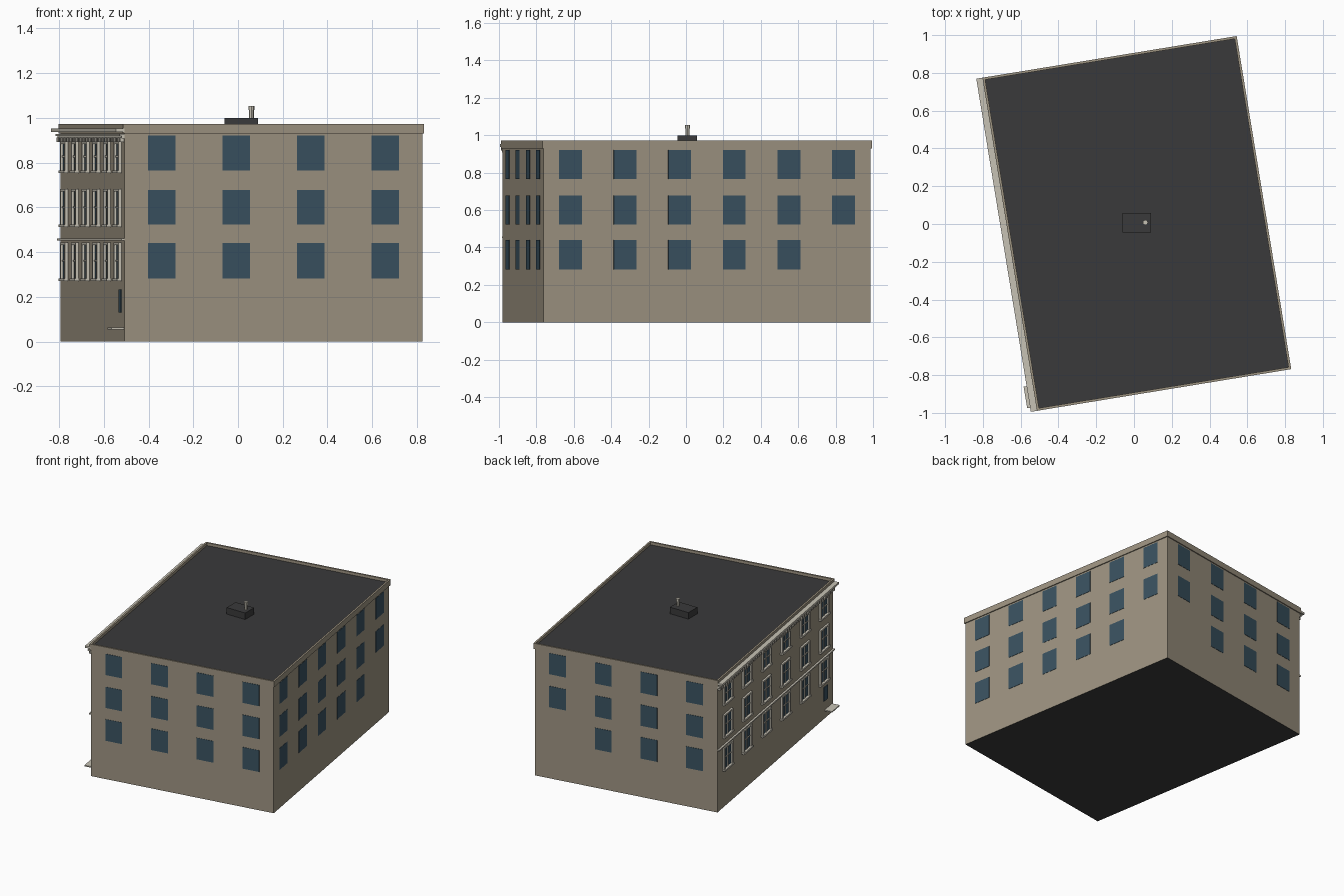
import bpy, bmesh, math
from mathutils import Matrix, Vector

if "Cube" in bpy.data.objects:
    bpy.data.objects.remove(bpy.data.objects["Cube"])

W, L = 1.35, 1.773            # footprint of the walls
WALL_TOP, ROOF_Z, TOP = 0.93, 0.952, 0.972
ROWS = [(0.282, 0.44), (0.523, 0.678), (0.765, 0.92)]
WIN = 0.124
BASE = Matrix.Translation((0.015, 0.003, 0)) @ Matrix.Rotation(math.radians(9.3), 4, 'Z')


def material(name, rgb):
    m = bpy.data.materials.new(name)
    m.diffuse_color = (*rgb, 1)
    m.use_nodes = True
    m.node_tree.nodes["Principled BSDF"].inputs["Base Color"].default_value = m.diffuse_color
    return m


STONE = material("tan stone", (0.34, 0.295, 0.222))
GLASS = material("blue glass", (0.042, 0.084, 0.118))
TRIM = material("pale trim", (0.57, 0.54, 0.46))
ROOF = material("dark roof", (0.042, 0.042, 0.043))


def finish(bm, name, *mats):
    me = bpy.data.meshes.new(name)
    bm.to_mesh(me)
    bm.free()
    ob = bpy.data.objects.new(name, me)
    bpy.context.collection.objects.link(ob)
    for m in mats:
        me.materials.append(m)
    return ob


def boxes(name, mat, spans, frame):
    """One object out of many boxes (x0, x1, y0, y1, z0, z1) in a frame."""
    bm = bmesh.new()
    for x0, x1, y0, y1, z0, z1 in spans:
        m = (Matrix.Translation(((x0 + x1) / 2, (y0 + y1) / 2, (z0 + z1) / 2))
             @ Matrix.Diagonal((x1 - x0, y1 - y0, z1 - z0, 1)))
        bmesh.ops.create_cube(bm, size=1, matrix=frame @ m)
    return finish(bm, name, mat)


def wall_frame(k):
    """x along the wall, -y outward, z up; k = 0 front, 1 right, 2 back, 3 left."""
    a, b = (W, L) if k % 2 == 0 else (L, W)
    return BASE @ Matrix.Rotation(k * math.pi / 2, 4, 'Z') @ Matrix.Translation((-a / 2, -b / 2, 0))


def openings(length, count, skip=()):
    """Centre and height range of each window in a wall's grid."""
    return [((c + 0.5) * length / count, *row)
            for r, row in enumerate(ROWS) for c in range(count) if (r, c) not in skip]


# Main block, with a dark underside
body = boxes("walls", STONE, [(-W / 2, W / 2, -L / 2, L / 2, 0, WALL_TOP + 0.01)], BASE)
body.data.materials.append(ROOF)
for p in body.data.polygons:
    if p.normal.z < -0.9:
        p.material_index = 1

# Parapet ring and sunken roof
o, i = 0.007, 0.006
X, Y = W / 2, L / 2
boxes("parapet", STONE, [
    (-X - o, X + o, -Y - o, -Y + i, WALL_TOP, TOP), (-X - o, X + o, Y - i, Y + o, WALL_TOP, TOP),
    (-X - o, -X + i, -Y + i, Y - i, WALL_TOP, TOP), (X - i, X + o, -Y + i, Y - i, WALL_TOP, TOP)], BASE)
boxes("roof", ROOF, [(-X + i, X - i, -Y + i, Y - i, WALL_TOP + 0.005, ROOF_Z)], BASE)

# Roof hatch and vent pipe, square to the world axes
boxes("roof_hatch", ROOF, [(-0.06, 0.09, -0.045, 0.058, ROOF_Z - 0.005, 1.0)], Matrix())
bm = bmesh.new()
for r, z0, z1 in ((0.011, 0.99, 1.04), (0.014, 1.035, 1.054)):
    bmesh.ops.create_cone(bm, cap_ends=True, segments=8, radius1=r, radius2=r, depth=z1 - z0,
                          matrix=Matrix.Translation((0.06, 0.008, (z0 + z1) / 2)))
finish(bm, "vent_pipe", TRIM)

# Plain windows on front, right and back
for k, side, n, skip in ((0, "front", 4, ()), (1, "right", 6, {(0, 5)}), (2, "back", 4, {(0, 0)})):
    wins = openings(L if k == 1 else W, n, skip)
    boxes(side + "_windows", GLASS,
          [(c - WIN / 2, c + WIN / 2, -0.002, 0.002, a, b) for c, a, b in wins], wall_frame(k))

# Decorated street facade on the left: glass, frames, sills, glazing bars
F = wall_frame(3)
glass, frames, bars = [], [], []
h, t, d = 0.052, 0.014, 0.014
for c, a, b in openings(L, 6):
    b = min(b, 0.89)
    m = (a + b) / 2
    glass.append((c - h, c + h, -0.003, 0.002, a, b))
    frames += [(c - h - t, c - h, -d, 0, a, b), (c + h, c + h + t, -d, 0, a, b),
               (c - h - t, c + h + t, -d, 0, b - 0.008, b + 0.003),
               (c - h - t - 0.006, c + h + t + 0.006, -d - 0.006, 0, a - 0.012, a)]
    bars += [(c - 0.005, c + 0.005, -0.007, 0, a, b), (c - h, c + h, -0.007, 0, m - 0.004, m + 0.004)]
boxes("facade_glass", GLASS, glass, F)
boxes("facade_window_frames", TRIM, frames, F)
boxes("facade_glazing_bars", TRIM, bars, F)

# String course, cornice layers and dentils
boxes("string_course", TRIM, [(0, L, -0.014, 0, 0.451, 0.460)], F)
boxes("cornice", TRIM, [(0, L, -0.012, 0, 0.907, 0.918), (-0.004, L + 0.004, -0.022, 0, 0.918, 0.928),
                        (-0.007, L + 0.007, -0.040, 0, 0.937, 0.952)], F)
N = 54
boxes("dentils", TRIM, [((j + 0.25) * L / N, (j + 0.75) * L / N, -0.018, 0, 0.893, 0.912)
                        for j in range(N)], F)

# Entrance: door glass and thin doorstep slab near the front corner
boxes("door_glass", GLASS, [(L - 0.145, L - 0.085, -0.004, 0.002, 0.13, 0.232)], F)
boxes("doorstep", TRIM, [(L - 0.130, L - 0.015, -0.056, 0, 0.054, 0.062)], F)
